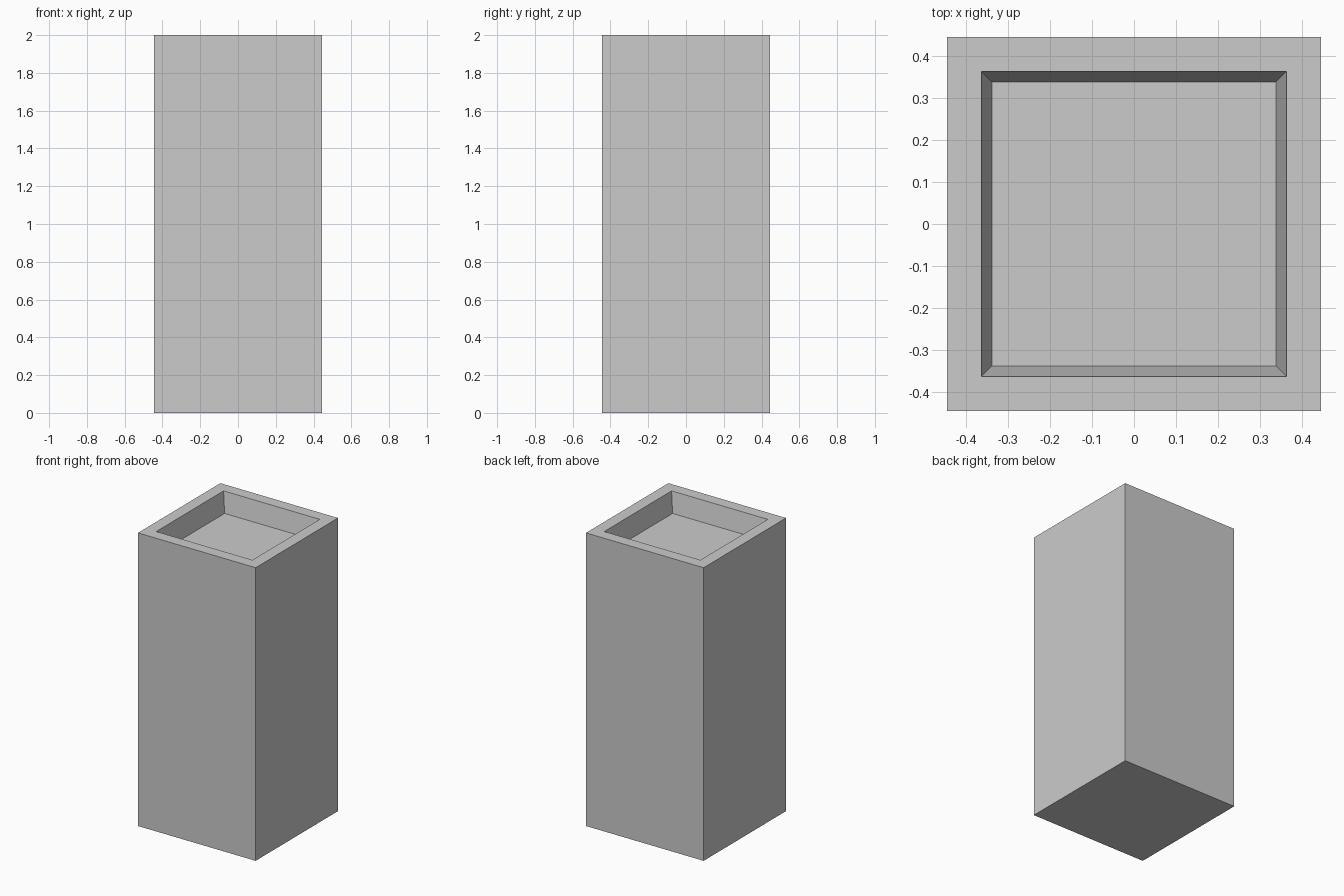
import bpy, bmesh

if "Cube" in bpy.data.objects:
    bpy.data.objects.remove(bpy.data.objects["Cube"])

OUTER, OPENING, FLOOR = 0.444, 0.363, 0.337   # half widths
HEIGHT, DEPTH = 2.0, 0.137


def square(bm, half, z):
    """Four corner vertices, counter-clockwise from above."""
    return [bm.verts.new((sx * half, sy * half, z))
            for sx, sy in ((-1, -1), (1, -1), (1, 1), (-1, 1))]


bm = bmesh.new()

# Profile rings: base, outer rim, inner rim, planter floor
rings = [square(bm, h, z) for h, z in (
    (OUTER, 0), (OUTER, HEIGHT), (OPENING, HEIGHT), (FLOOR, HEIGHT - DEPTH))]

# Outer walls, rim and tapered inner walls
for low, high in zip(rings, rings[1:]):
    for i in range(4):
        j = (i + 1) % 4
        bm.faces.new((low[i], low[j], high[j], high[i]))

# Underside and recessed floor
bm.faces.new(rings[0][::-1])
bm.faces.new(rings[-1])

mesh = bpy.data.meshes.new("tall_planter")
bm.to_mesh(mesh)
bm.free()
bpy.context.collection.objects.link(bpy.data.objects.new("tall_planter", mesh))
